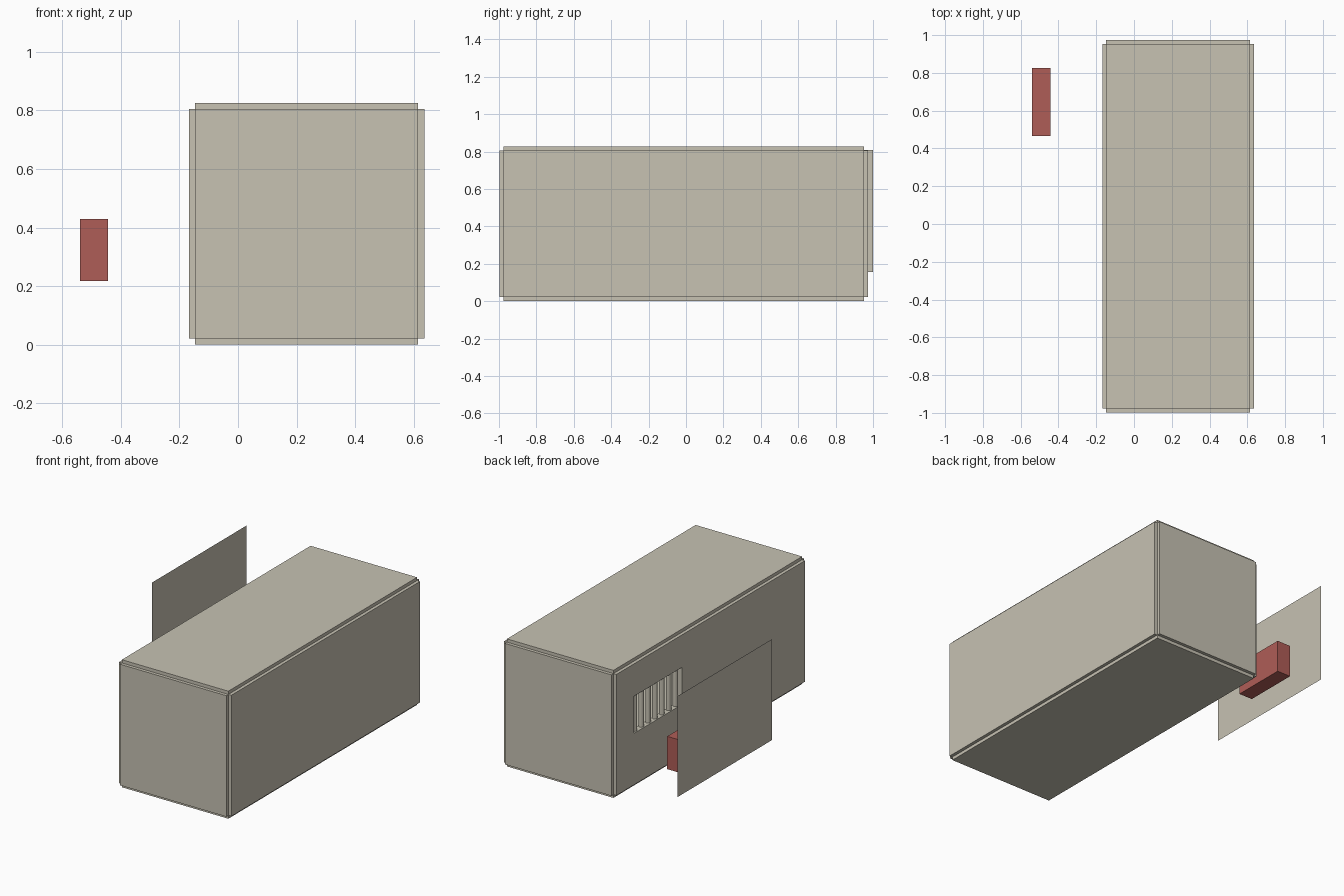
import bpy
import bmesh
from mathutils import Vector

cube = bpy.data.objects.get("Cube")
if cube:
    bpy.data.objects.remove(cube, do_unlink=True)


def material(name, rgb):
    mat = bpy.data.materials.new(name)
    mat.use_nodes = True
    color = (*rgb, 1.0)
    mat.diffuse_color = color
    mat.node_tree.nodes["Principled BSDF"].inputs["Base Color"].default_value = color
    return mat


stone = material("warm grey", (0.57, 0.54, 0.45))
red = material("dull red", (0.43, 0.11, 0.095))


def add_object(name, bm, mat):
    mesh = bpy.data.meshes.new(name)
    bm.to_mesh(mesh)
    bm.free()
    mesh.materials.append(mat)
    obj = bpy.data.objects.new(name, mesh)
    bpy.context.collection.objects.link(obj)
    return obj


def box(name, low, high, mat):
    low, high = Vector(low), Vector(high)
    bm = bmesh.new()
    bmesh.ops.create_cube(bm, size=1)
    bmesh.ops.scale(bm, vec=high - low, verts=bm.verts)
    bmesh.ops.translate(bm, vec=(low + high) / 2, verts=bm.verts)
    return add_object(name, bm, mat)


# Hollow shell: six slabs, each standing proud of the shared core block
core_low, core_high = (-0.147, -0.977, 0.022), (0.615, 0.952, 0.805)
proud, inner = 0.021, 0.02
names = (("right_wall", "left_wall"), ("front_wall", "back_wall"), ("floor", "roof"))
walls = {}
for axis, pair in enumerate(names):
    for end, name in enumerate(pair):
        low, high = list(core_low), list(core_high)
        if end:
            low[axis], high[axis] = core_high[axis] - inner, core_high[axis] + proud
        else:
            low[axis], high[axis] = core_low[axis] - proud, core_low[axis] + inner
        walls[name] = box(name, low, high, stone)

# Window opening cut through one long wall
win_y, win_z = (0.28, 0.77), (0.355, 0.595)
cutter = box("window_cutter", (-0.3, win_y[0], win_z[0]), (0, win_y[1], win_z[1]), stone)
cutter.hide_render = True
wall = walls["right_wall"]
cut = wall.modifiers.new("window", "BOOLEAN")
cut.operation = "DIFFERENCE"
cut.solver = "EXACT"
cut.object = cutter
bpy.context.view_layer.update()
cut_mesh = bpy.data.meshes.new_from_object(
    wall.evaluated_get(bpy.context.evaluated_depsgraph_get()))
wall.modifiers.clear()
wall.data = cut_mesh
bpy.data.objects.remove(cutter, do_unlink=True)

# Upright round bars in the window
bar_count = 7
pitch = (win_y[1] - win_y[0]) / bar_count
bm = bmesh.new()
for i in range(bar_count):
    made = bmesh.ops.create_cone(bm, cap_ends=True, segments=12, radius1=0.016,
                                 radius2=0.016, depth=win_z[1] - win_z[0] + 0.01)
    bmesh.ops.translate(bm, verts=made["verts"],
                        vec=(-0.145, win_y[0] + (i + 0.5) * pitch, sum(win_z) / 2))
add_object("window_bars", bm, stone)

# Loose red block beside the shell
box("red_block", (-0.54, 0.465, 0.218), (-0.443, 0.825, 0.43), red)

# Sheet standing apart from the shell, with no thickness
bm = bmesh.new()
corners = [(0.03, 0.155), (1.0, 0.155), (1.0, 0.808), (0.03, 0.808)]
bm.faces.new([bm.verts.new((-0.638, y, z)) for y, z in reversed(corners)])
add_object("side_sheet", bm, stone)
